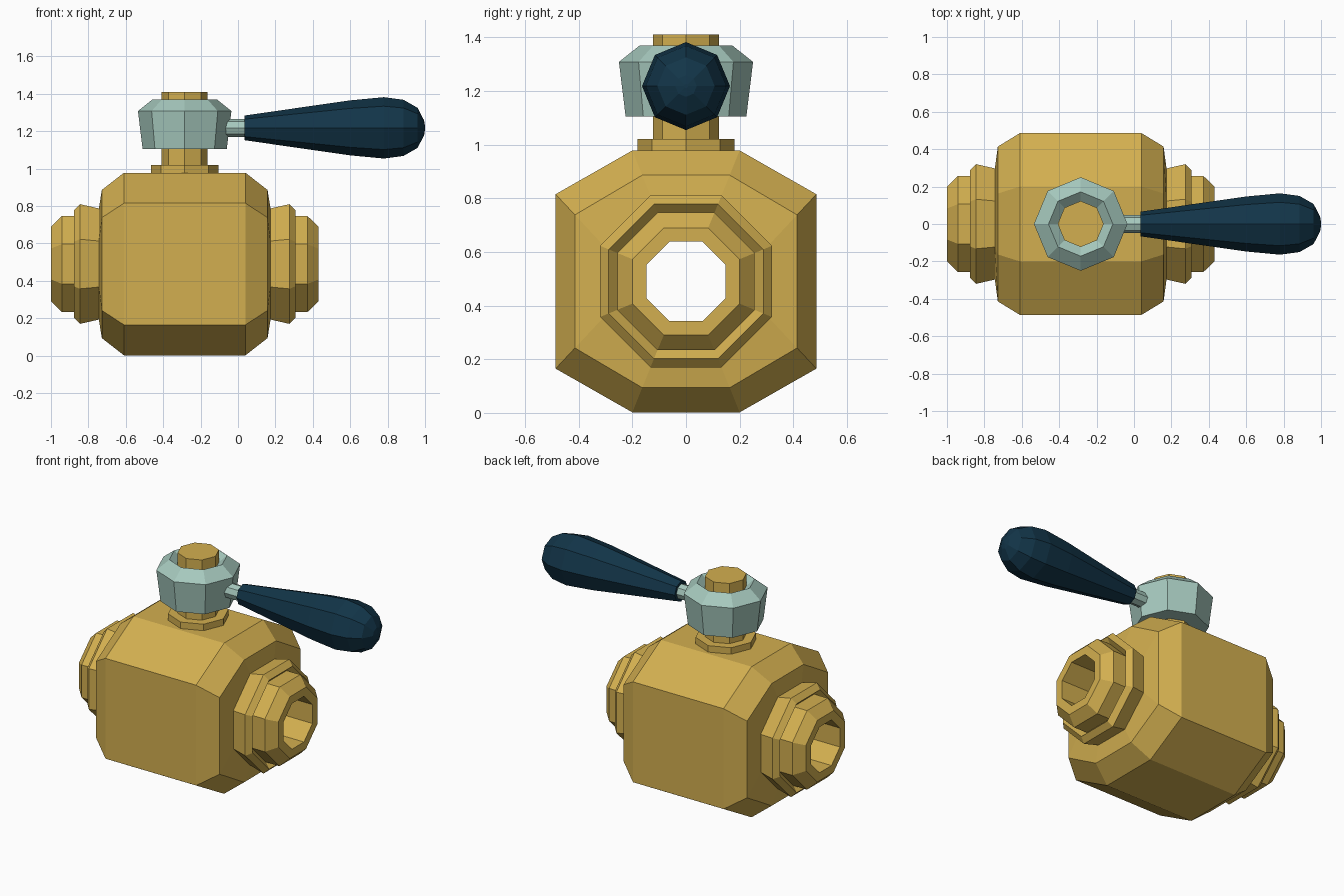
import bpy, bmesh
from math import pi, sin, cos, tan

if "Cube" in bpy.data.objects:
    bpy.data.objects.remove(bpy.data.objects["Cube"])

CX, CZ, ARM_Z = -0.285, 0.49, 1.218


def material(name, colour):
    m = bpy.data.materials.new(name)
    m.diffuse_color = (*colour, 1)
    m.use_nodes = True
    m.node_tree.nodes["Principled BSDF"].inputs["Base Color"].default_value = m.diffuse_color
    return m


def loft(name, rings, mat, closed=False):
    """Skin eight-point rings; cap the ends, or join last to first."""
    bm = bmesh.new()
    loops = [[bm.verts.new(p) for p in ring] for ring in rings]
    pairs = list(zip(loops, loops[1:]))
    if closed:
        pairs.append((loops[-1], loops[0]))
    else:
        bm.faces.new(loops[0])
        bm.faces.new(loops[-1])
    for a, b in pairs:
        for i in range(8):
            j = (i + 1) % 8
            bm.faces.new((a[i], a[j], b[j], b[i]))
    bmesh.ops.recalc_face_normals(bm, faces=bm.faces)
    me = bpy.data.meshes.new(name)
    bm.to_mesh(me)
    bm.free()
    ob = bpy.data.objects.new(name, me)
    me.materials.append(mat)
    bpy.context.collection.objects.link(ob)
    return ob


def body_ring(x, top_y, top_z, side_y, side_z):
    q = [(side_y, side_z), (top_y, top_z), (-top_y, top_z), (-side_y, side_z)]
    q += [(-y, -z) for y, z in q]
    return [(CX + x, y, CZ + z) for y, z in q]


def oct_x(x, a):
    """Flat-topped regular octagon across x, with flats at distance a."""
    s = a * tan(pi / 8)
    return body_ring(x, s, a, a, s)


def round_x(x, r):
    return [(x, r * cos(k * pi / 4), ARM_Z + r * sin(k * pi / 4)) for k in range(8)]


def round_z(r, z):
    return [(CX + r * cos(k * pi / 4), r * sin(k * pi / 4), z) for k in range(8)]


brass = material("brass", (0.65, 0.43, 0.08))
steel = material("pale_steel", (0.38, 0.58, 0.51))
grip = material("navy_grip", (0.006, 0.035, 0.065))

# Valve body with both pipe ends and the bore running right through
pipe = [(0.459, 0.297), (0.56, 0.32), (0.592, 0.288), (0.56, 0.256),
        (0.657, 0.256), (0.715, 0.2), (0.715, 0.148)]
shell = [(0.325, 0.2, 0.488, 0.486, 0.325), (0.443, 0.163, 0.396, 0.414, 0.248)]
rings = [oct_x(-x, a) for x, a in reversed(pipe)]
rings += [body_ring(-s[0], *s[1:]) for s in reversed(shell)]
rings += [body_ring(*s) for s in shell]
rings += [oct_x(x, a) for x, a in pipe]
loft("valve_body", rings, brass, closed=True)

# Stem with its base flange
loft("stem", [round_z(r, z) for r, z in
              [(0.18, 0.965), (0.18, 1.02), (0.123, 1.02), (0.123, 1.41)]], brass)

# Collar around the stem, dished on top
loft("handle_collar", [round_z(r, z) for r, z in
                       [(0.118, 1.105), (0.225, 1.105), (0.25, 1.308),
                        (0.172, 1.37), (0.118, 1.325)]], steel, closed=True)

# Lever rod and grip
loft("lever_rod", [round_x(x, 0.048) for x in (-0.1, 0.06)], steel)
loft("lever_grip", [round_x(x, r) for x, r in
                    [(0.035, 0.066), (0.6, 0.147), (0.78, 0.164), (0.885, 0.15),
                     (0.96, 0.107), (0.995, 0.04), (1.0, 0.008)]], grip)
